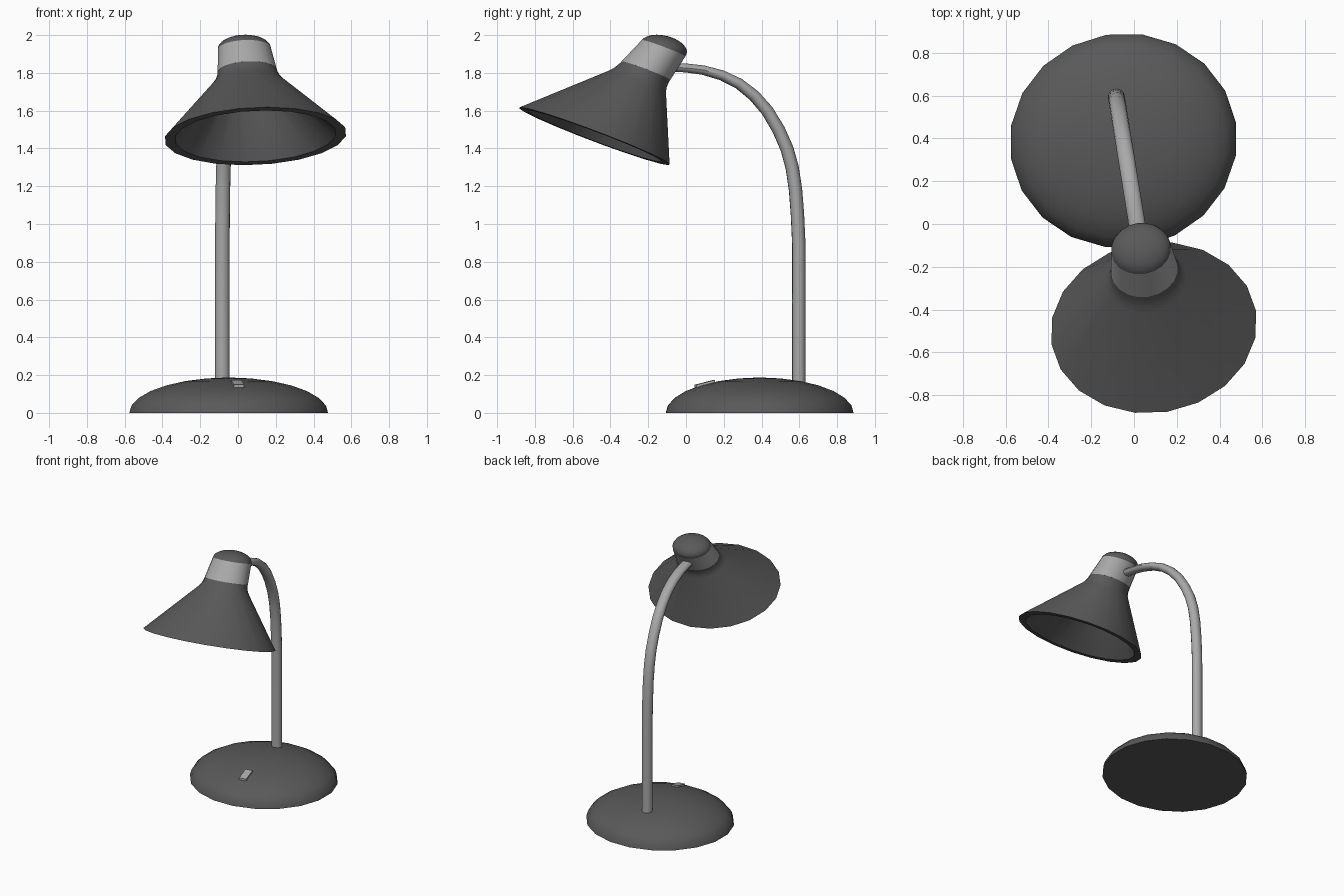
import bpy, bmesh
from math import sin, cos, pi, radians
from mathutils import Vector

if "Cube" in bpy.data.objects:
    bpy.data.objects.remove(bpy.data.objects["Cube"])

YAW = radians(9.2)   # whole lamp is turned a little about z
PIVOT = 0.086


def place(s, y, z):
    """s = sideways offset, y = depth in side view, z = height."""
    u = (y - PIVOT) / cos(YAW)
    return Vector((s * cos(YAW) - u * sin(YAW), s * sin(YAW) + u * cos(YAW) + PIVOT, z))


def material(name, v):
    m = bpy.data.materials.new(name)
    m.diffuse_color = (v, v, v, 1)
    m.use_nodes = True
    m.node_tree.nodes["Principled BSDF"].inputs["Base Color"].default_value = m.diffuse_color
    return m


DARK, LIGHT = material("dark_grey", 0.1), material("light_grey", 0.4)


def loft(name, rings, n, mat, close=False):
    """Skin elliptical rings (centre y, z, side radius, in-plane vector y, z)."""
    bm = bmesh.new()
    loops = []
    for cy, cz, r, vy, vz in rings:
        loops.append([bm.verts.new(place(r * cos(a), cy + vy * sin(a), cz + vz * sin(a)))
                      for a in (2 * pi * i / n for i in range(n))])
    pairs = list(zip(loops, loops[1:]))
    if close:
        pairs.append((loops[-1], loops[0]))
    for a, b in pairs:
        for i in range(n):
            j = (i + 1) % n
            bm.faces.new((a[i], a[j], b[j], b[i]))
    if not close:
        bm.faces.new(loops[0][::-1])
        bm.faces.new(loops[-1])
    return finish(name, bm, mat)


def finish(name, bm, mat):
    bmesh.ops.recalc_face_normals(bm, faces=bm.faces)
    me = bpy.data.meshes.new(name)
    bm.to_mesh(me)
    bm.free()
    ob = bpy.data.objects.new(name, me)
    bpy.context.collection.objects.link(ob)
    me.materials.append(mat)
    bpy.ops.object.select_all(action='DESELECT')
    ob.select_set(True)
    bpy.context.view_layer.objects.active = ob
    bpy.ops.object.shade_smooth_by_angle(angle=radians(35))
    return ob


# Domed base
angles = [radians(a) for a in (0, 12, 25, 38, 51, 64, 77, 88)]
loft("base", [(0.39, 0.187 * sin(a), 0.533 * cos(a), 0.495 * cos(a), 0) for a in angles], 20, DARK)

# Bent arm: path (y, z), flattening towards the head
path = [(0.598, 0.12), (0.598, 0.6), (0.597, 0.9), (0.59, 1.05), (0.58, 1.18), (0.562, 1.3),
        (0.534, 1.4), (0.49, 1.5), (0.43, 1.6), (0.36, 1.68), (0.28, 1.743), (0.19, 1.787),
        (0.09, 1.815), (0.0, 1.826), (-0.06, 1.829)]
rings = []
for i, (y, z) in enumerate(path):
    a, b = path[max(i - 1, 0)], path[min(i + 1, len(path) - 1)]
    t = Vector((b[0] - a[0], b[1] - a[1])).normalized()
    r = 0.023 + 0.012 * abs(t.y)
    rings.append((y, z, 0.039, t.y * r, -t.x * r))
loft("arm", rings, 14, LIGHT)


# Head: rings along a slanted axis, t = 0 collar top, t = 1 shade rim
def head(t, r):
    return (-0.119 - 0.366 * t, 1.93 - 0.465 * t, r, 0.811 * r, -0.317 * r)


loft("shade", [head(0.25, 0.157), head(0.30, 0.162), head(0.345, 0.172), head(0.39, 0.19),
               head(1, 0.485), head(1, 0.43), head(0.42, 0.15), head(0.3, 0.12)], 20, DARK)
loft("collar", [head(0.255, 0.158), head(0.0, 0.141)], 20, LIGHT)
loft("cap", [head(-0.122 * sin(a), 0.141 * cos(a)) for a in angles], 20, DARK)

# Switch: small tilted block on the front of the base
bm = bmesh.new()
bmesh.ops.create_cube(bm, size=1)
for v in bm.verts:
    x, y, z = v.co
    v.co = place(x * 0.055, 0.1 + y * 0.1, 0.149 + y * 0.026 + z * 0.026)
finish("switch", bm, LIGHT)
